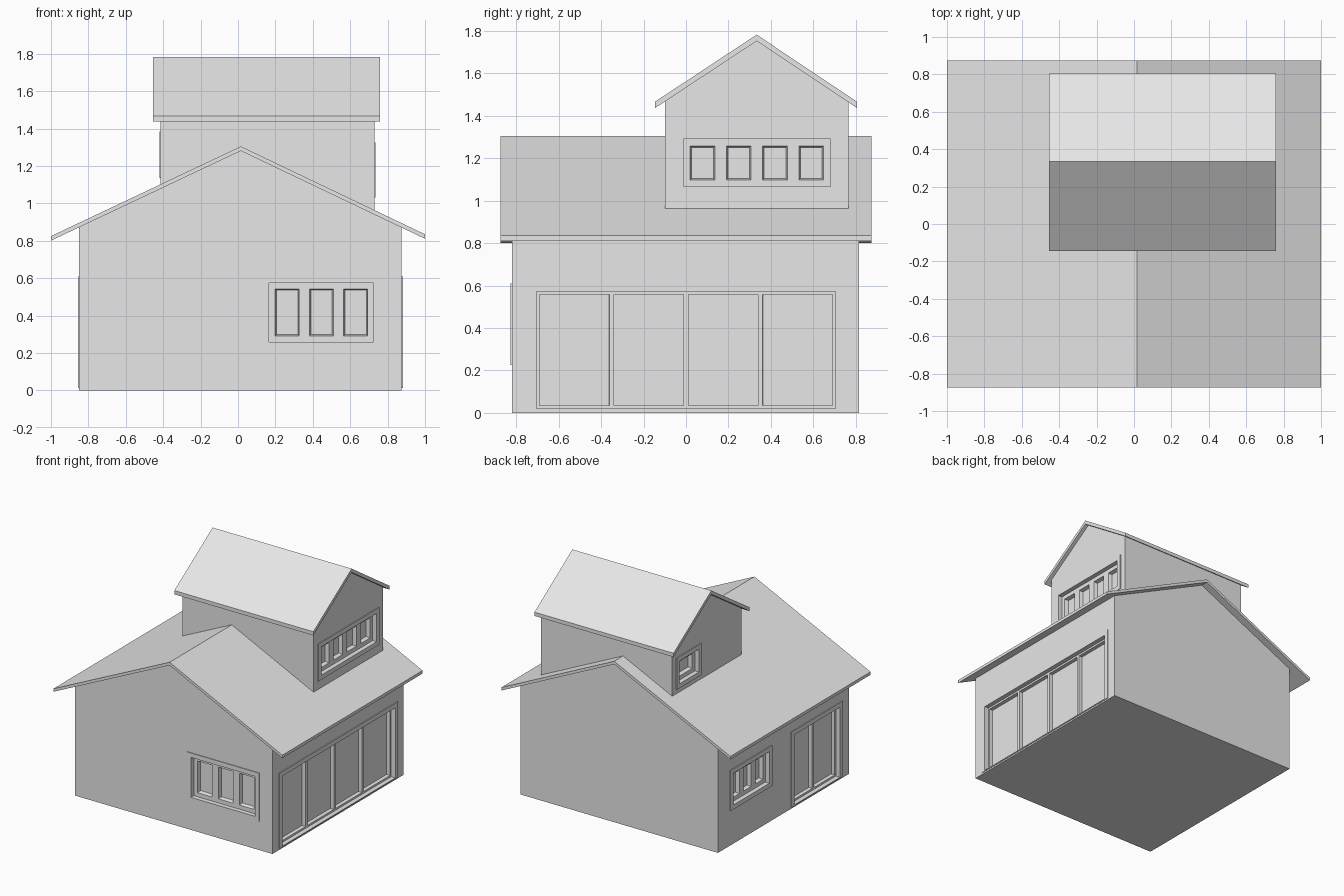
import bpy
import bmesh
from math import radians
from mathutils import Matrix, Vector

old = bpy.data.objects.get("Cube")
if old:
    bpy.data.objects.remove(old, do_unlink=True)

grey = bpy.data.materials.new("plain_grey")
grey.use_nodes = True
GREY = (0.8, 0.8, 0.8, 1)
grey.diffuse_color = GREY
grey.node_tree.nodes["Principled BSDF"].inputs["Base Color"].default_value = GREY

RECESS = 0.03    # frame set back from the wall
PROUD = 0.006    # casing thickness
CASING = 0.035   # casing width


def finish(name, bm):
    mesh = bpy.data.meshes.new(name)
    bm.to_mesh(mesh)
    bm.free()
    mesh.materials.append(grey)
    obj = bpy.data.objects.new(name, mesh)
    bpy.context.collection.objects.link(obj)
    return obj


def prism(name, profile, axis, start, end):
    """Extrude a (horizontal, z) profile along the x or y axis."""
    bm = bmesh.new()
    place = (lambda h, z: (h, start, z)) if axis == "y" else (lambda h, z: (start, h, z))
    face = bm.faces.new([bm.verts.new(place(h, z)) for h, z in profile])
    moved = bmesh.ops.extrude_face_region(bm, geom=[face])["geom"]
    length = end - start
    step = Vector((0, length, 0)) if axis == "y" else Vector((length, 0, 0))
    bmesh.ops.translate(bm, vec=step, verts=[g for g in moved if isinstance(g, bmesh.types.BMVert)])
    bmesh.ops.recalc_face_normals(bm, faces=bm.faces)
    return finish(name, bm)


def roof(name, left, ridge, right, thick, axis, start, end):
    lower = [(h, z - thick) for h, z in (right, ridge, left)]
    return prism(name, [left, ridge, right] + lower, axis, start, end)


def opening(name, wall, angle, plane, u0, u1, v0, v1, panes, margin, gap, taper):
    """Cut a recess in the wall, then line it with casing, frame and sunk panes."""
    spin = Matrix.Rotation(radians(angle), 4, "Z")

    def point(u, v, w):
        return spin @ Vector((u, -(plane + w), v))

    # Recess cutter, removed once it is applied
    cut = bmesh.new()
    bmesh.ops.create_cube(cut, size=1)
    size = (u1 - u0 + 0.004, 0.2, v1 - v0 + 0.004)
    depth_centre = 0.1 - 2 * RECESS - 0.008
    bmesh.ops.scale(cut, vec=size, verts=cut.verts)
    centre = point((u0 + u1) / 2, (v0 + v1) / 2, depth_centre)
    bmesh.ops.transform(cut, matrix=Matrix.Translation(centre) @ spin, verts=cut.verts)
    cutter = finish(name + "_cutter", cut)
    cutter.hide_render = True
    mod = wall.modifiers.new("recess", "BOOLEAN")
    mod.operation = "DIFFERENCE"
    mod.solver = "EXACT"
    mod.object = cutter
    bpy.context.view_layer.objects.active = wall
    bpy.ops.object.modifier_apply(modifier=mod.name)
    bpy.data.objects.remove(cutter, do_unlink=True)

    # Casing and jambs from nested rectangles
    bm = bmesh.new()

    def loop(grow, w):
        low = max(v0 - grow, min(v0, 0.012)) if grow else v0
        corners = ((u0 - grow, low), (u1 + grow, low), (u1 + grow, v1 + grow), (u0 - grow, v1 + grow))
        return [bm.verts.new(point(u, v, w)) for u, v in corners]

    loops = [loop(CASING, -0.002), loop(CASING, PROUD), loop(0, PROUD), loop(0, -RECESS)]
    for a, b in zip(loops, loops[1:]):
        for i in range(4):
            j = (i + 1) % 4
            bm.faces.new((a[i], a[j], b[j], b[i]))

    # Frame grid with every other cell sunk as a pane
    width = (u1 - u0 - 2 * margin - (panes - 1) * gap) / panes
    us = [u0]
    for i in range(panes):
        start = u0 + margin + i * (width + gap)
        us += [start, start + width]
    us.append(u1)
    vs = [v0, v0 + margin, v1 - margin, v1]
    grid = [[bm.verts.new(point(u, v, -RECESS)) for u in us] for v in vs]
    sunk = []
    for r in range(3):
        for c in range(len(us) - 1):
            face = bm.faces.new((grid[r][c], grid[r][c + 1], grid[r + 1][c + 1], grid[r + 1][c]))
            if r == 1 and c % 2:
                sunk.append(face)
    bm.normal_update()
    bmesh.ops.inset_individual(bm, faces=sunk, thickness=taper, depth=-RECESS)
    return finish(name, bm)


# Lower storey
lower_walls = prism("lower_walls",
                    [(-0.85, 0), (0.875, 0), (0.875, 0.875), (0.015, 1.285), (-0.85, 0.876)],
                    "y", -0.82, 0.815)
roof("main_roof", (-1, 0.825), (0.015, 1.305), (1, 0.835), 0.024, "y", -0.875, 0.875)

# Upper storey
upper_walls = prism("upper_walls",
                    [(-0.1, 0.9), (0.765, 0.9), (0.765, 1.468), (0.333, 1.752), (-0.1, 1.468)],
                    "x", -0.415, 0.73)
roof("upper_roof", (-0.145, 1.467), (0.333, 1.782), (0.805, 1.467), 0.03, "x", -0.455, 0.76)

# Windows
WINDOW = dict(margin=0.032, gap=0.055, taper=0.01)
opening("front_window", lower_walls, 0, 0.82, 0.167, 0.725, 0.26, 0.575, 3, **WINDOW)
opening("side_window", lower_walls, -90, 0.85, -0.63, -0.18, 0.31, 0.56, 3, **WINDOW)
opening("upper_wide_window", upper_walls, 90, 0.73, -0.012, 0.68, 1.066, 1.29, 4, **WINDOW)
opening("upper_small_window", upper_walls, -90, 0.415, -0.68, -0.44, 1.17, 1.35, 1, **WINDOW)

# Glazed doors
DOOR = dict(margin=0.015, gap=0.022, taper=0.001)
opening("wide_doors", lower_walls, 90, 0.875, -0.705, 0.705, 0.02, 0.573, 4, **DOOR)
opening("double_doors", lower_walls, -90, 0.85, 0.13, 0.7, 0.02, 0.573, 2, **DOOR)
